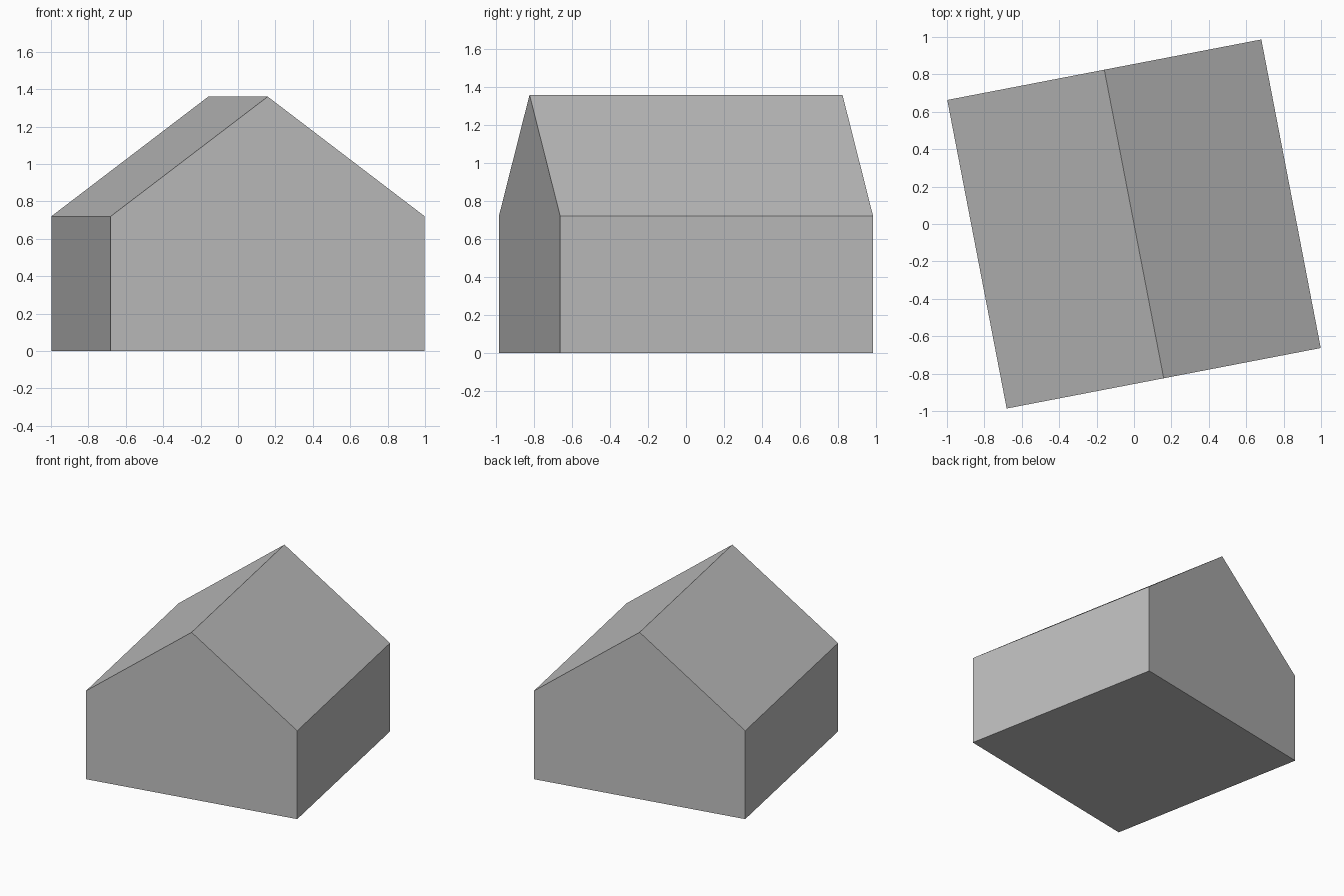
import bpy
import bmesh
import math
from mathutils import Matrix

cube = bpy.data.objects.get("Cube")
if cube:
    bpy.data.objects.remove(cube, do_unlink=True)

WIDTH, DEPTH = 1.71, 1.68
EAVES, RIDGE = 0.72, 1.36
TURN = math.radians(10.9)

# Plain grey finish
grey = bpy.data.materials.new("plain_grey")
grey.use_nodes = True
colour = (0.52, 0.52, 0.52, 1)
grey.diffuse_color = colour
grey.node_tree.nodes["Principled BSDF"].inputs["Base Color"].default_value = colour

# Gable profile, extruded from front to back and turned on the ground
half = WIDTH / 2
profile = [(-half, 0), (half, 0), (half, EAVES), (0, RIDGE), (-half, EAVES)]
bm = bmesh.new()
gable = bm.faces.new([bm.verts.new((x, -DEPTH / 2, z)) for x, z in profile])
back = bmesh.ops.extrude_face_region(bm, geom=[gable], use_keep_orig=True)["geom"]
bmesh.ops.translate(bm, vec=(0, DEPTH, 0),
                    verts=[v for v in back if isinstance(v, bmesh.types.BMVert)])
bmesh.ops.recalc_face_normals(bm, faces=bm.faces[:])
bm.transform(Matrix.Rotation(TURN, 4, "Z"))

mesh = bpy.data.meshes.new("gabled_house")
bm.to_mesh(mesh)
bm.free()
mesh.materials.append(grey)
house = bpy.data.objects.new("gabled_house", mesh)
bpy.context.collection.objects.link(house)
